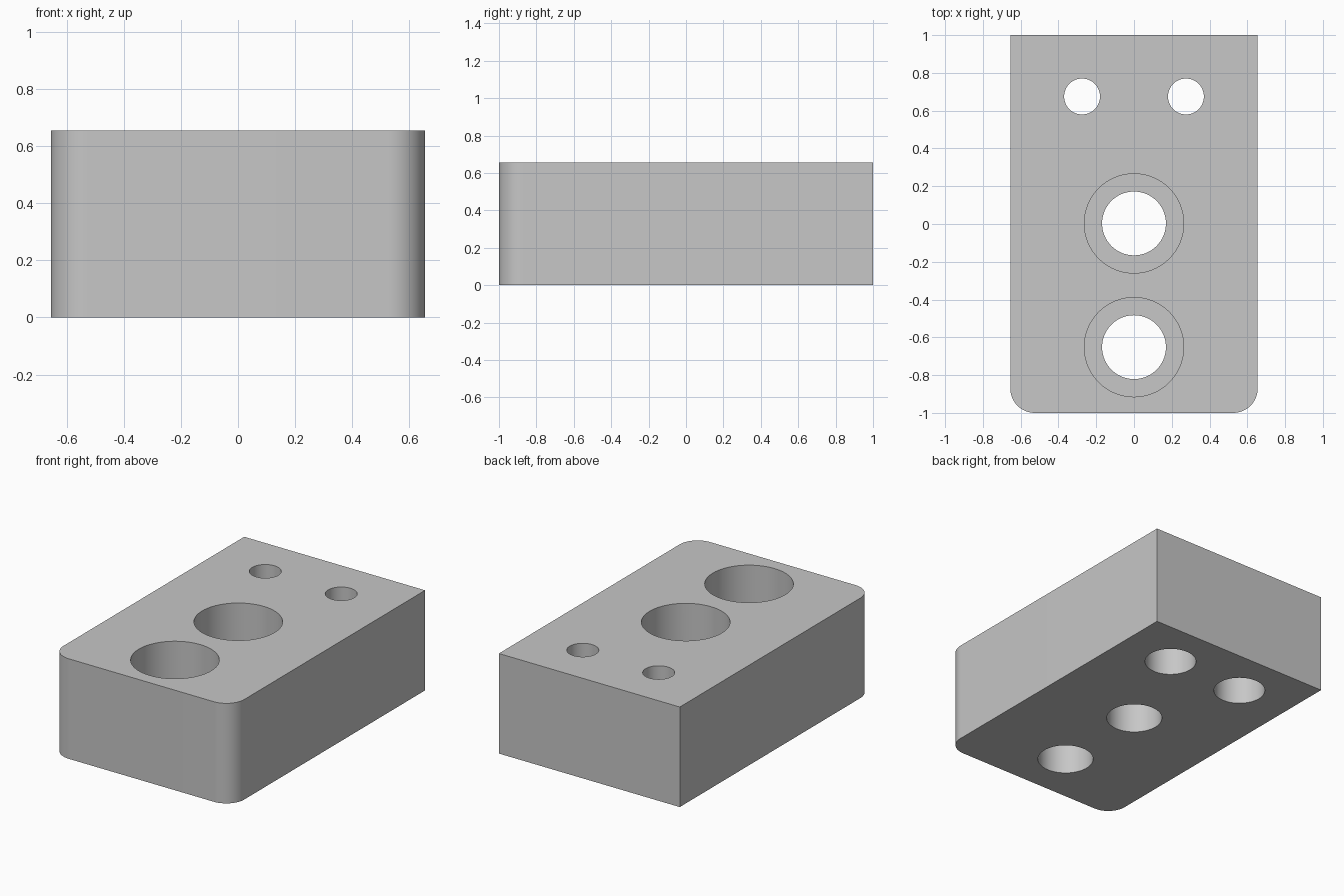
import bpy
import bmesh

old = bpy.data.objects.get("Cube")
if old:
    bpy.data.objects.remove(old, do_unlink=True)

W, L, H = 1.31, 2.0, 0.655      # block width, length, height
OVER = 0.1                      # how far cutters reach past the block

grey = bpy.data.materials.new("light grey")
grey.use_nodes = True
colour = (0.57, 0.57, 0.57, 1)
grey.diffuse_color = colour
grey.node_tree.nodes["Principled BSDF"].inputs["Base Color"].default_value = colour

# Block with its two front upright edges rounded
bm = bmesh.new()
bmesh.ops.create_cube(bm, size=1)
for v in bm.verts:
    v.co = (v.co.x * W, v.co.y * L, (v.co.z + 0.5) * H)
front_edges = [e for e in bm.edges
               if all(v.co.y < 0 for v in e.verts)
               and abs(e.verts[0].co.z - e.verts[1].co.z) > 0.1]
bmesh.ops.bevel(bm, geom=front_edges, offset=0.13, offset_type='OFFSET',
                segments=16, profile=0.5, affect='EDGES')
mesh = bpy.data.meshes.new("mounting_block")
bm.to_mesh(mesh)
bm.free()
block = bpy.data.objects.new("mounting_block", mesh)
bpy.context.collection.objects.link(block)
mesh.materials.append(grey)


def drill(x, y, radius, z0, z1):
    """Cut a round hole between two heights."""
    bpy.ops.mesh.primitive_cylinder_add(
        vertices=64, radius=radius, depth=z1 - z0, location=(x, y, (z0 + z1) / 2))
    cutter = bpy.context.object
    cutter.name = "hole_cutter"
    cutter.hide_render = True
    cutter.data.materials.append(grey)
    cut = block.modifiers.new("hole", 'BOOLEAN')
    cut.operation = 'DIFFERENCE'
    cut.solver = 'EXACT'
    cut.object = cutter
    bpy.ops.object.select_all(action='DESELECT')
    block.select_set(True)
    bpy.context.view_layer.objects.active = block
    bpy.ops.object.modifier_apply(modifier=cut.name)
    bpy.data.objects.remove(cutter, do_unlink=True)


# Large bolt holes, counterbored from the top
for y in (0.003, -0.652):
    drill(0, y, 0.169, -OVER, H + OVER)
    drill(0, y, 0.263, H - 0.34, H + OVER)

# Small bolt holes, counterbored from below
for x in (-0.275, 0.275):
    drill(x, 0.675, 0.095, -OVER, H + OVER)
    drill(x, 0.675, 0.156, -OVER, 0.19)

bpy.ops.object.shade_smooth_by_angle(angle=0.6)
